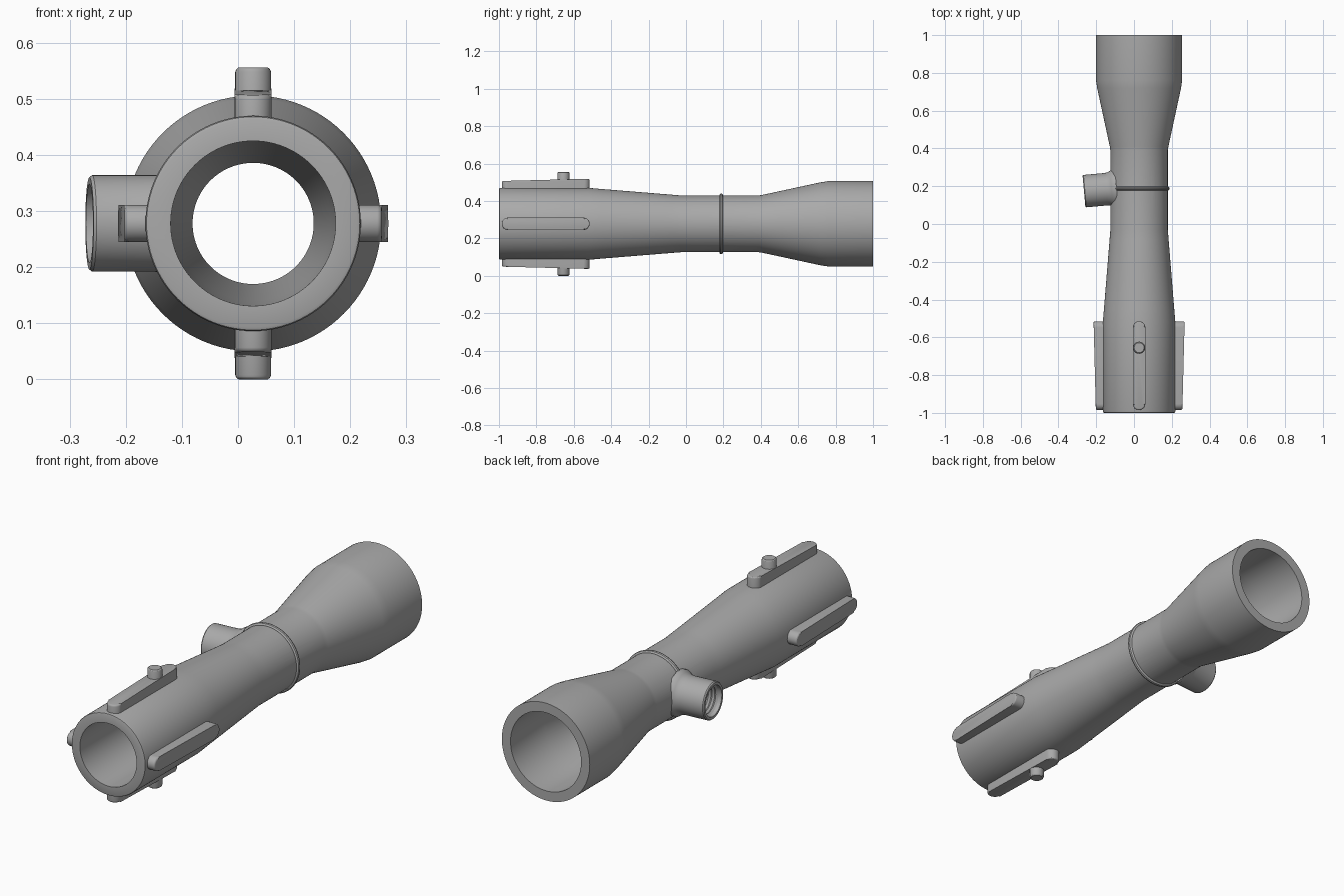
import bpy, bmesh, math
from mathutils import Vector, Matrix

if "Cube" in bpy.data.objects:
    bpy.data.objects.remove(bpy.data.objects["Cube"], do_unlink=True)

CENTRE = Vector((0.027, 0, 0.278))
grey = bpy.data.materials.new("grey")
grey.use_nodes = True
grey.diffuse_color = (0.4, 0.4, 0.4, 1)
grey.node_tree.nodes["Principled BSDF"].inputs["Base Color"].default_value = (0.4, 0.4, 0.4, 1)


def make(name, bm, matrix):
    bmesh.ops.recalc_face_normals(bm, faces=bm.faces)
    bm.transform(matrix)
    mesh = bpy.data.meshes.new(name)
    bm.to_mesh(mesh)
    bm.free()
    ob = bpy.data.objects.new(name, mesh)
    bpy.context.collection.objects.link(ob)
    mesh.materials.append(grey)
    return ob


def aim(origin, direction):
    return Matrix.Translation(origin) @ Vector(direction).to_track_quat('Z', 'Y').to_matrix().to_4x4()


def lathe(name, profile, matrix, steps=96, closed=False):
    """Spin (radius, distance) points about the matrix's z axis."""
    bm = bmesh.new()
    vs = [bm.verts.new((r, 0, d)) for r, d in profile]
    es = [bm.edges.new(pair) for pair in zip(vs, vs[1:])]
    if closed:
        es.append(bm.edges.new((vs[-1], vs[0])))
    bmesh.ops.spin(bm, geom=vs + es, cent=(0, 0, 0), axis=(0, 0, 1),
                   angle=2 * math.pi, steps=steps, use_merge=True)
    bmesh.ops.remove_doubles(bm, verts=bm.verts, dist=1e-5)
    return make(name, bm, matrix)


def activate(ob):
    bpy.ops.object.select_all(action='DESELECT')
    ob.select_set(True)
    bpy.context.view_layer.objects.active = ob


def smooth(ob):
    activate(ob)
    bpy.ops.object.shade_smooth_by_angle(angle=math.radians(30))


def boolean(ob, other, operation):
    mod = ob.modifiers.new(operation, 'BOOLEAN')
    mod.operation, mod.solver, mod.object = operation, 'EXACT', other
    activate(ob)
    bpy.ops.object.modifier_apply(modifier=mod.name)
    bpy.data.objects.remove(other, do_unlink=True)


# Hollow body tube: outer wall, then back along the bore
along = aim(CENTRE, (0, 1, 0))
body = lathe("body_tube", [
    (0.147, -1), (0.185, -1), (0.19, -0.998), (0.192, -0.992), (0.192, -0.52), (0.186, -0.45),
    (0.156, -0.08), (0.152, -0.03), (0.152, 0.39), (0.155, 0.41), (0.222, 0.72),
    (0.228, 0.76), (0.228, 1), (0.183, 1), (0.183, 0.75), (0.108, 0.4),
    (0.108, -0.03), (0.138, -0.5)], along, closed=True)

# Bead around the waist
bead = lathe("waist_bead", [(0.14, 0.178), (0.154, 0.178), (0.16, 0.182), (0.162, 0.188),
                            (0.16, 0.194), (0.154, 0.198), (0.14, 0.198)], along, closed=True)
boolean(body, bead, 'UNION')

# Side port with a flared root and a threaded hole
side = aim(CENTRE + Vector((0, 0.2, 0)), (-0.996, -0.09, 0))
port = lathe("side_port", [(0, 0.12), (0.104, 0.12), (0.103, 0.135), (0.095, 0.147), (0.089, 0.158),
                           (0.086, 0.175), (0.086, 0.288), (0.082, 0.293), (0, 0.293)], side, 64)
boolean(body, port, 'UNION')
thread = [(0, 0.05), (0.062, 0.05)]
for i in range(7):
    d = 0.16 + i * 0.018
    thread += [(0.062, d), (0.069, d + 0.009)]
thread += [(0.07, 0.285), (0.07, 0.33), (0, 0.33)]
boolean(body, lathe("port_hole", thread, side, 64), 'DIFFERENCE')
smooth(body)


def rail(name, angle):
    """Round-ended rail whose top rises slightly towards the back."""
    half, front, back = 0.033, -0.985, -0.515
    bm = bmesh.new()
    outline = []
    for end, start in ((back - half, 0), (front + half, math.pi)):
        for i in range(17):
            a = start + math.pi * i / 16
            outline.append((half * math.cos(a), end + half * math.sin(a)))
    low = [bm.verts.new((x, y, 0.17)) for x, y in outline]
    high = [bm.verts.new((x, y, 0.229 + 0.012 * (y - front) / (back - front))) for x, y in outline]
    bm.faces.new(low)
    top = bm.faces.new(high)
    for i in range(len(low)):
        j = (i + 1) % len(low)
        bm.faces.new((low[i], low[j], high[j], high[i]))
    bmesh.ops.bevel(bm, geom=list(top.edges), offset=0.008, segments=3, profile=0.5, affect='EDGES')
    smooth(make(name, bm, Matrix.Translation(CENTRE) @ Matrix.Rotation(angle, 4, 'Y')))


# Four rails, with locking pins on the upper and lower ones
for i, place in enumerate(("top", "left", "bottom", "right")):
    angle = i * math.pi / 2
    rail(place + "_rail", angle)
    if i % 2 == 0:
        turn = Matrix.Translation(CENTRE) @ Matrix.Rotation(angle, 4, 'Y') @ Matrix.Translation((0, -0.655, 0))
        smooth(lathe(place + "_pin", [(0, 0.18), (0.032, 0.18), (0.032, 0.27), (0.03, 0.275),
                                      (0.026, 0.278), (0, 0.278)], turn, 32))
